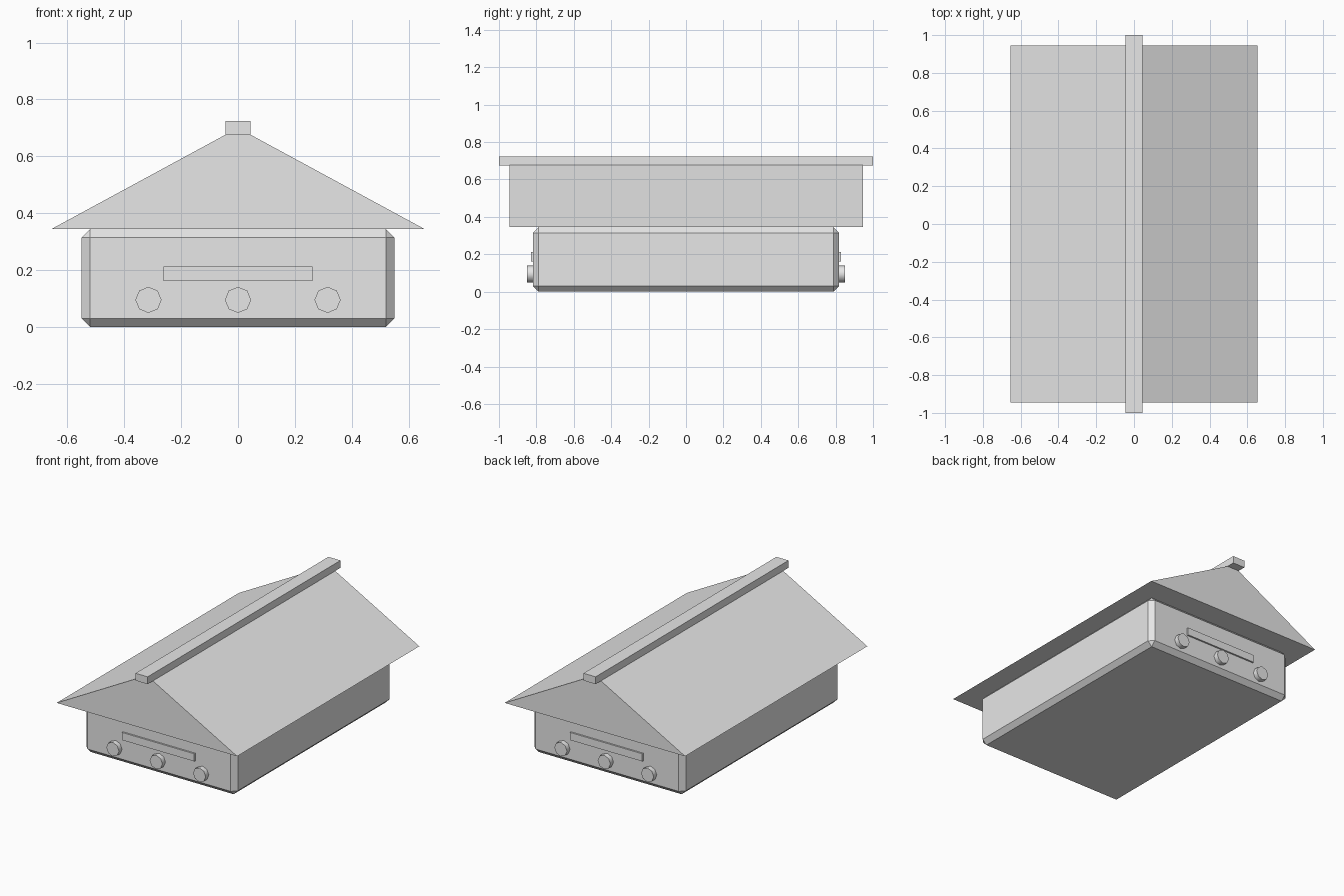
import bpy, bmesh, math

if "Cube" in bpy.data.objects:
    bpy.data.objects.remove(bpy.data.objects["Cube"])

grey = bpy.data.materials.new("light grey")
grey.diffuse_color = (0.8, 0.8, 0.8, 1)
grey.use_nodes = True
grey.node_tree.nodes["Principled BSDF"].inputs["Base Color"].default_value = grey.diffuse_color


def finish(name, bm):
    bmesh.ops.recalc_face_normals(bm, faces=bm.faces)
    mesh = bpy.data.meshes.new(name)
    bm.to_mesh(mesh)
    bm.free()
    mesh.materials.append(grey)
    obj = bpy.data.objects.new(name, mesh)
    bpy.context.collection.objects.link(obj)
    return obj


def box(name, centre, size, bevel=0):
    bm = bmesh.new()
    bmesh.ops.create_cube(bm, size=1)
    for v in bm.verts:
        v.co = [c + s * k for c, s, k in zip(centre, size, v.co)]
    if bevel:
        bmesh.ops.bevel(bm, geom=bm.edges[:], offset=bevel, segments=1,
                        affect='EDGES', profile=0.5)
    return finish(name, bm)


# Chamfered body
box("body", (0, 0, 0.1725), (1.10, 1.636, 0.345), 0.03)

# Triangular gable roof
bm = bmesh.new()
profile = [(-0.655, 0.345), (0.655, 0.345), (0, 0.70)]
gable = bm.faces.new([bm.verts.new((x, -0.945, z)) for x, z in profile])
ext = bmesh.ops.extrude_face_region(bm, geom=[gable], use_keep_orig=True)
for v in ext["geom"]:
    if isinstance(v, bmesh.types.BMVert):
        v.co.y = 0.945
finish("roof", bm)

# Ridge beam
box("ridge_beam", (0, 0, 0.70), (0.088, 2.0, 0.048))

# Slot bar and three round knobs on each end
for side, sign in (("front", -1), ("back", 1)):
    box(side + "_bar", (0, sign * 0.814, 0.187), (0.525, 0.03, 0.05))
    for i, x in enumerate((-0.315, 0, 0.315)):
        bm = bmesh.new()
        bmesh.ops.create_cone(bm, cap_ends=True, segments=8,
                              radius1=0.046, radius2=0.046, depth=0.05)
        knob = finish(f"{side}_knob_{i + 1}", bm)
        knob.location = (x, sign * 0.825, 0.095)
        knob.rotation_euler.x = math.pi / 2
        # Smooth sides, flat caps
        bpy.ops.object.select_all(action='DESELECT')
        knob.select_set(True)
        bpy.context.view_layer.objects.active = knob
        bpy.ops.object.shade_smooth_by_angle(angle=math.radians(50))
